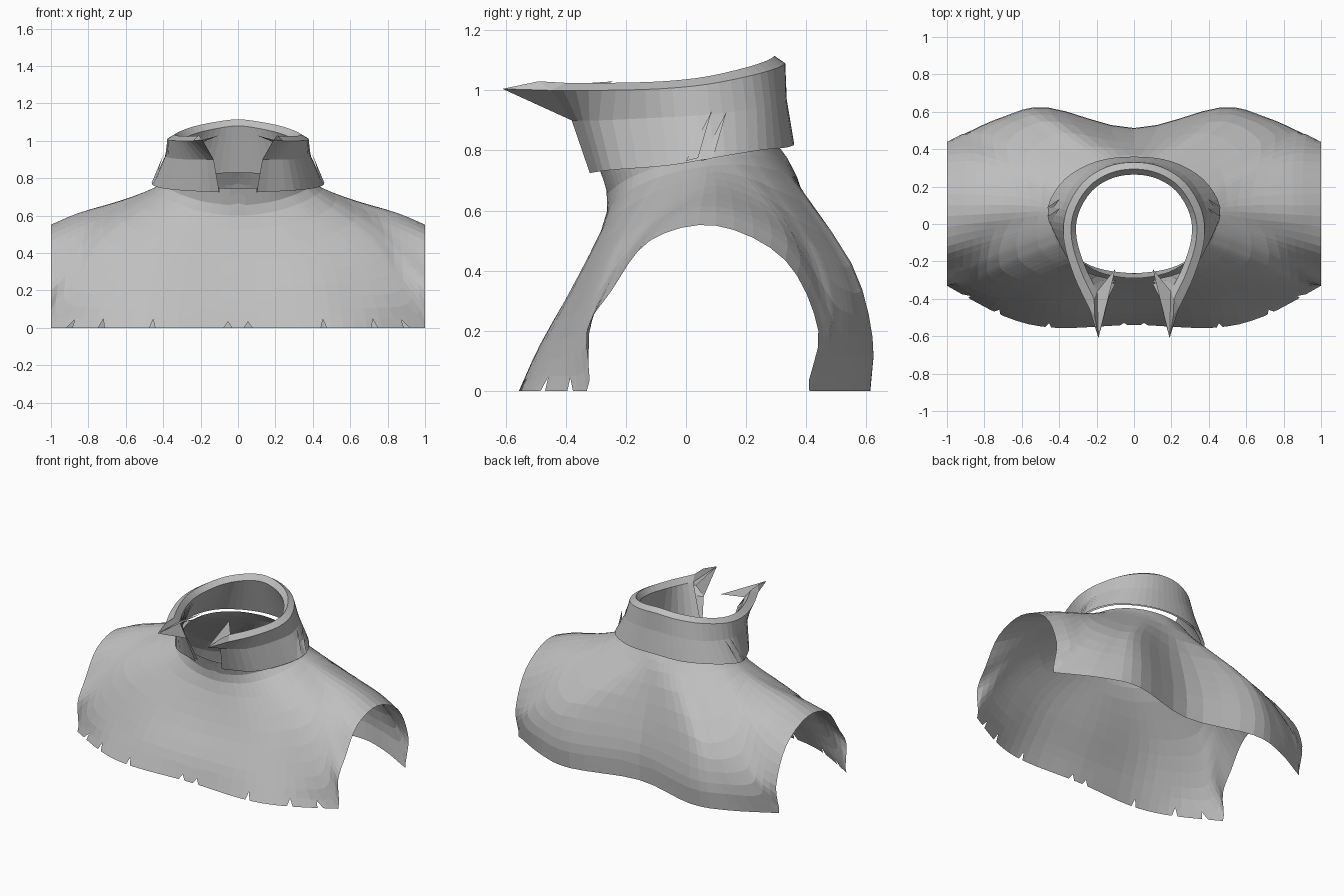
import bpy
import bmesh
from math import sin, cos, radians
from mathutils import Vector

if "Cube" in bpy.data.objects:
    bpy.data.objects.remove(bpy.data.objects["Cube"], do_unlink=True)

# Single plain grey for the whole garment
grey = bpy.data.materials.new("cloth_grey")
grey.use_nodes = True
grey.diffuse_color = (0.52, 0.52, 0.52, 1)
grey.node_tree.nodes["Principled BSDF"].inputs["Base Color"].default_value = grey.diffuse_color


def smooth_path(keys, steps):
    """Run a smooth curve through key points, symmetric where it meets x = 0."""
    pts = [Vector(k) for k in keys]

    def beyond(end, neighbour):
        if abs(end.x) < 1e-5:
            return Vector((-neighbour.x, neighbour.y, neighbour.z))
        return end * 2 - neighbour

    pts = [beyond(pts[0], pts[1])] + pts + [beyond(pts[-1], pts[-2])]
    path = []
    for a, b, c, d in zip(pts, pts[1:], pts[2:], pts[3:]):
        for i in range(steps):
            t = i / steps
            path.append(b + (c - a) * (t / 2)
                        + (a * 2 - b * 5 + c * 4 - d) * (t * t / 2)
                        + (b * 3 - a - c * 3 + d) * (t ** 3 / 2))
    return path + [pts[-2].copy()]


def neck_ring(width, front, back, front_z, side_z, back_z, squareness):
    """Half oval around the neck, squarer at the front, with a curved height."""
    ring = []
    for angle in (0, 25, 45, 62, 70, 76, 85, 95, 110, 122, 132, 145, 160, 180):
        s, c = sin(radians(angle)), cos(radians(angle))
        square = 1 + squareness * s * s * (c > 0)
        y = (front + back) / 2 - (back - front) / 2 * c * square
        end_z = (front_z + back_z) / 2 - (back_z - front_z) / 2 * c
        z = end_z + (side_z - (front_z + back_z) / 2) * s * s
        ring.append((width * s if angle < 180 else 0, y, z))
    return ring


def loft(bm, rings):
    """Skin neighbouring rings with quads and return the vertex grid."""
    grid = [[bm.verts.new(p) for p in ring] for ring in rings]
    for low, high in zip(grid, grid[1:]):
        for j in range(len(low) - 1):
            bm.faces.new((low[j], low[j + 1], high[j + 1], high[j]))
    return grid


def finish(bm, name):
    """Turn the half mesh into a mirrored object."""
    bmesh.ops.recalc_face_normals(bm, faces=bm.faces[:])
    mesh = bpy.data.meshes.new(name)
    bm.to_mesh(mesh)
    bm.free()
    mesh.materials.append(grey)
    obj = bpy.data.objects.new(name, mesh)
    bpy.context.collection.objects.link(obj)
    mirror = obj.modifiers.new("mirror", 'MIRROR')
    mirror.merge_threshold = 0.001


# Body shell: rings from the neck rim out to the hem and arm openings
neck_rim = neck_ring(.375, -.29, .295, .745, .8, .83, .1)
neck_base = neck_ring(.45, -.262, .37, .6, .745, .71, .25)
chest = [(0, -.36, .36), (.35, -.36, .38), (.58, -.31, .42), (.7, -.25, .47),
         (.72, -.2, .515), (.72, -.14, .56), (.69, -.04, .62), (.62, .1, .683),
         (.66, .28, .612), (.68, .4, .505), (.66, .46, .45), (.55, .53, .41),
         (.4, .545, .43), (0, .46, .41)]
waist = [(0, -.48, .15), (.4, -.48, .16), (.66, -.42, .17), (.86, -.345, .2),
         (.88, -.28, .32), (.87, -.21, .43), (.86, -.08, .56), (.85, .1, .615),
         (.85, .335, .51), (.87, .47, .28), (.85, .505, .2), (.68, .575, .18),
         (.46, .62, .18), (0, .51, .18)]
edge = [(0, -.54, 0), (.42, -.555, 0), (.69, -.495, 0), (1, -.33, 0),
        (1, -.33, .2), (1, -.25, .33), (1, -.12, .5), (1, .1, .55),
        (1, .33, .435), (1, .44, .2), (1, .41, 0), (.72, .555, 0),
        (.46, .613, 0), (0, .508, 0)]

around = [smooth_path(r, 4) for r in (neck_rim, neck_base, chest, waist, edge)]
columns = [smooth_path(column, 3) for column in zip(*around)]
rings = [[Vector((min(max(p.x, 0), 1), p.y, max(p.z, 0))) for p in ring]
         for ring in zip(*columns)]
bm = bmesh.new()
grid = loft(bm, rings)

# Small V notches along the front hem
hem, above = grid[-1], grid[-2]
for j in (0, 4, 8, 10):
    a, b = hem[j], hem[j + 1]
    rise = (above[j].co + above[j + 1].co - a.co - b.co) * 0.45
    middle = bmesh.utils.edge_split(bm.edges.get((a, b)), a, 0.5)[1]
    for end in (a, b):
        bmesh.utils.edge_split(bm.edges.get((end, middle)), end, 0.6)
    middle.co += rise
bmesh.ops.triangulate(bm, faces=[f for f in bm.faces if len(f.verts) > 4])
finish(bm, "body_shell")

# Collar: flared outer wall, rolled lip and inner wall, open at the front
bottom = [(.1, -.32, .725), (.3, -.25, .735), (.42, -.06, .75), (.46, .09, .775),
          (.37, .24, .8), (.2, .335, .81), (0, .36, .82)]
middle = [(.13, -.38, .9), (.27, -.29, .9), (.37, -.08, .91), (.385, .08, .92),
          (.3, .235, .94), (.16, .315, .96), (0, .335, .97)]
top = [(.24, -.45, 1.0), (.32, -.28, 1.0), (.375, -.09, 1.005), (.362, .07, 1.02),
       (.275, .22, 1.05), (.145, .305, 1.075), (0, .33, 1.09)]
crest = [(x * .89, y * .89, z + .025) for x, y, z in top]
inside = [(x * .82, y * .8, z - .01) for x, y, z in top]
inside_low = [(x * .95, y * .95, z + .005) for x, y, z in bottom]
bm = bmesh.new()
loft(bm, [smooth_path(r, 4) for r in (bottom, middle, top, crest, inside, inside_low)])
finish(bm, "collar")

# Pointed collar tips reaching forward, each with a thin inner prong
tip, prong = (.19, -.61, 1.005), (.1, -.24, 1.03)
base = [middle[0], top[0], (.21, -.49, 1.03), crest[0], inside[0]]
bm = bmesh.new()
apex = bm.verts.new(tip)
ring = [bm.verts.new(p) for p in base]
for a, b in zip(ring, ring[1:] + ring[:1]):
    bm.faces.new((a, b, apex))
bm.faces.new((ring[1], ring[3], ring[2]))
bm.faces.new((ring[4], bm.verts.new(prong), apex))
finish(bm, "collar_points")

# Thin pleats on the sides of the collar
bm = bmesh.new()
for shift in (0, 0.05):
    pleat = [(.452, shift, .765), (.462, shift + .04, .775), (.397, shift + .085, .93)]
    bm.faces.new([bm.verts.new(p) for p in pleat])
finish(bm, "collar_pleats")
